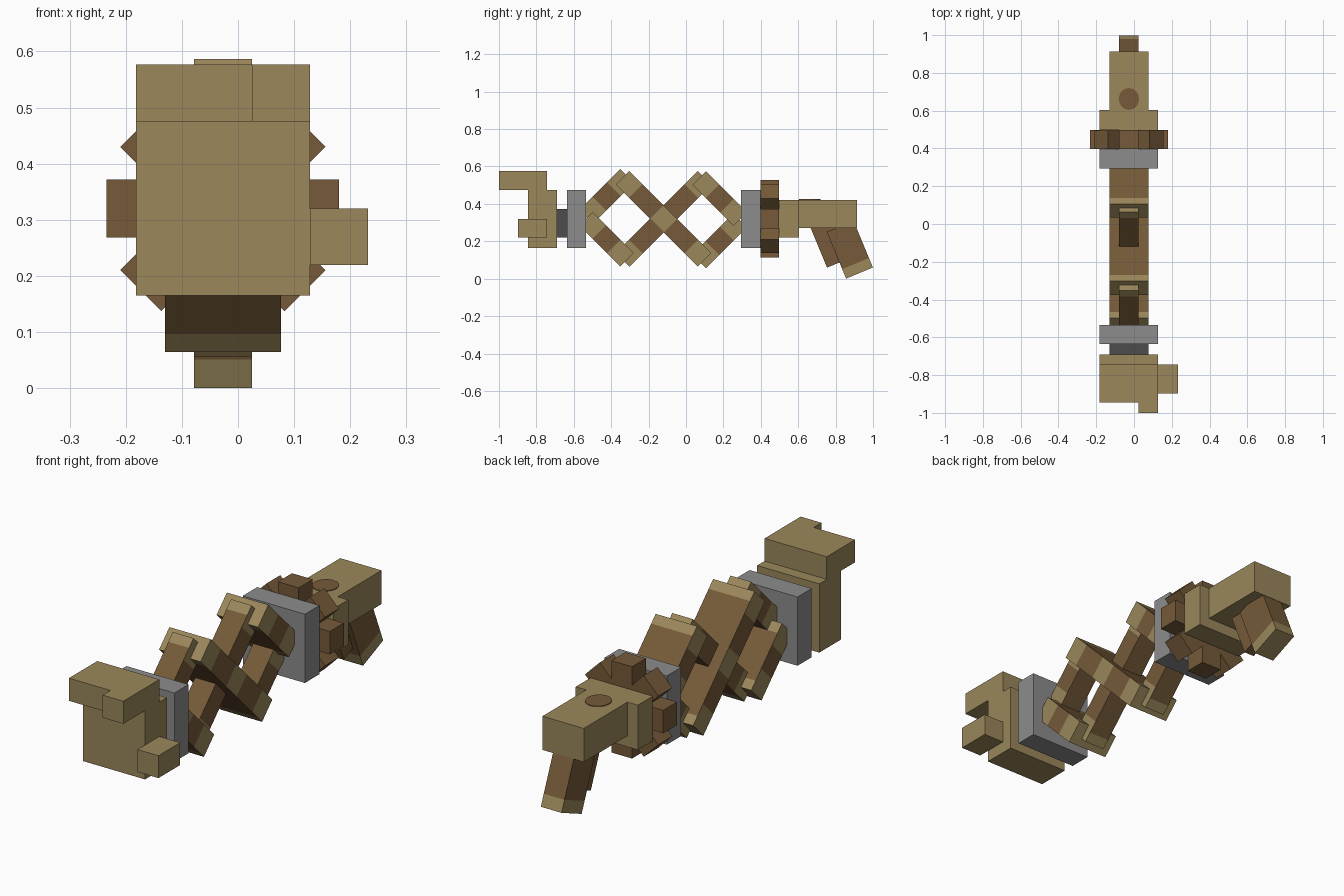
import bpy, bmesh, math
from mathutils import Matrix, Vector

if "Cube" in bpy.data.objects:
    bpy.data.objects.remove(bpy.data.objects["Cube"])

CX, CZ, U = -0.027, 0.32, 0.1035      # centre line and block unit


def material(name, rgb):
    m = bpy.data.materials.new(name)
    m.diffuse_color = (*rgb, 1)
    m.use_nodes = True
    m.node_tree.nodes["Principled BSDF"].inputs["Base Color"].default_value = m.diffuse_color
    return m


TAN = material("tan_wood", (0.325, 0.245, 0.105))
BROWN = material("brown_wood", (0.180, 0.102, 0.041))
GREY = material("grey_stone", (0.262, 0.262, 0.262))
DARK = material("dark_grey", (0.072, 0.072, 0.072))


def finish(bm, name, mats):
    me = bpy.data.meshes.new(name)
    bmesh.ops.recalc_face_normals(bm, faces=bm.faces)
    bm.to_mesh(me)
    bm.free()
    for m in mats:
        me.materials.append(m)
    ob = bpy.data.objects.new(name, me)
    bpy.context.collection.objects.link(ob)
    return ob


def cuboid(name, x, y, z, mat):
    """Box from (min, max) pairs."""
    bm = bmesh.new()
    bmesh.ops.create_cube(bm, size=1)
    for v in bm.verts:
        v.co = [(a + b) / 2 + c * (b - a) for c, (a, b) in zip(v.co, (x, y, z))]
    return finish(bm, name, [mat])


def beam(name, size, loc, angle, cuts=(), tan_rule=None, axis='X'):
    """Tilted brown box along local z; tan_rule picks the tan faces."""
    bm = bmesh.new()
    bmesh.ops.create_cube(bm, size=1)
    bmesh.ops.scale(bm, vec=size, verts=bm.verts)
    for c in cuts:
        bmesh.ops.bisect_plane(bm, geom=bm.verts[:] + bm.edges[:] + bm.faces[:],
                               plane_co=(0, 0, c), plane_no=(0, 0, 1))
    bm.normal_update()
    for f in bm.faces:
        if tan_rule and tan_rule(f.calc_center_median(), f.normal):
            f.material_index = 1
    bm.transform(Matrix.Translation(Vector(loc)) @
                 Matrix.Rotation(math.radians(angle), 4, axis))
    return finish(bm, name, [BROWN, TAN])


# Front hand: palm, folded fingers, pointing finger, thumb
WIDE = (-0.182, 0.128)
cuboid("palm", WIDE, (-0.845, -0.69), (0.165, 0.475), TAN)
cuboid("fingers", WIDE, (-0.945, -0.743), (0.475, 0.577), TAN)
cuboid("long_finger", (0.025, 0.128), (-1.0, -0.945), (0.475, 0.577), TAN)
cuboid("thumb", (0.128, 0.232), (-0.898, -0.743), (0.219, 0.32), TAN)

# Wrist and the two mounting plates
cuboid("wrist", (-0.13, 0.076), (-0.69, -0.636), (0.22, 0.372), DARK)
cuboid("front_plate", WIDE, (-0.636, -0.535), (0.165, 0.475), GREY)
cuboid("rear_plate", WIDE, (0.294, 0.397), (0.165, 0.475), GREY)


# Scissor arms: wide bars lean forward, narrow bars lean back
def arm(name, y, z, length, wide):
    h = length / 2
    long = length > 0.5
    cuts = [s * c for s in (-1, 1) for c in (h - 0.1, h - 0.045)]
    if long:
        cuts += [-0.052, 0.052]

    def rule(c, n):
        side = abs(n.x) > 0.5
        return (abs(n.z) > 0.5 or abs(c.z) > h - (0.1 if side else 0.045)
                or (long and side and abs(c.z) < 0.05))
    beam(name, (2 * U if wide else U, U, length), (CX, y, z),
         45 if wide else -45, cuts, rule)


arm("long_arm_wide", -0.12, CZ, 0.62, True)
arm("long_arm_narrow", -0.12, CZ, 0.62, False)
arm("front_upper_arm", -0.425, 0.44, 0.31, False)
arm("front_lower_arm", -0.425, 0.211, 0.31, True)
arm("rear_upper_arm", 0.18, 0.429, 0.31, True)
arm("rear_lower_arm", 0.18, 0.203, 0.31, False)

# Gear wheel made of four crossed bars (tiny thickness steps keep faces apart)
for i in range(4):
    beam(f"gear_bar_{i + 1}", (U, 0.1 - 0.0005 * i, 4 * U),
         (CX, 0.447, CZ), 45 * i, axis='Y')

# Handle: mounting block, body, knot in the wood
cuboid("handle_block", WIDE, (0.497, 0.603), (0.22, 0.422), TAN)
cuboid("handle_body", (-0.13, 0.076), (0.603, 0.914), (0.27, 0.422), TAN)
bm = bmesh.new()
bmesh.ops.create_cone(bm, cap_ends=True, segments=16, radius1=1, radius2=1, depth=1)
bm.transform(Matrix.Translation((CX, 0.662, 0.423)) @
             Matrix.Diagonal((0.054, 0.058, 0.004, 1)))
finish(bm, "wood_knot", [BROWN])

# Grip with a tan foot, and the trigger in front of it
beam("grip", (U, 0.155, 0.27), (CX, 0.876, 0.155), 22.5, (-0.08,),
     lambda c, n: c.z < -0.08)
beam("trigger", (U / 2, 0.14, 0.25), (CX, 0.771, 0.2015), 22.5)
